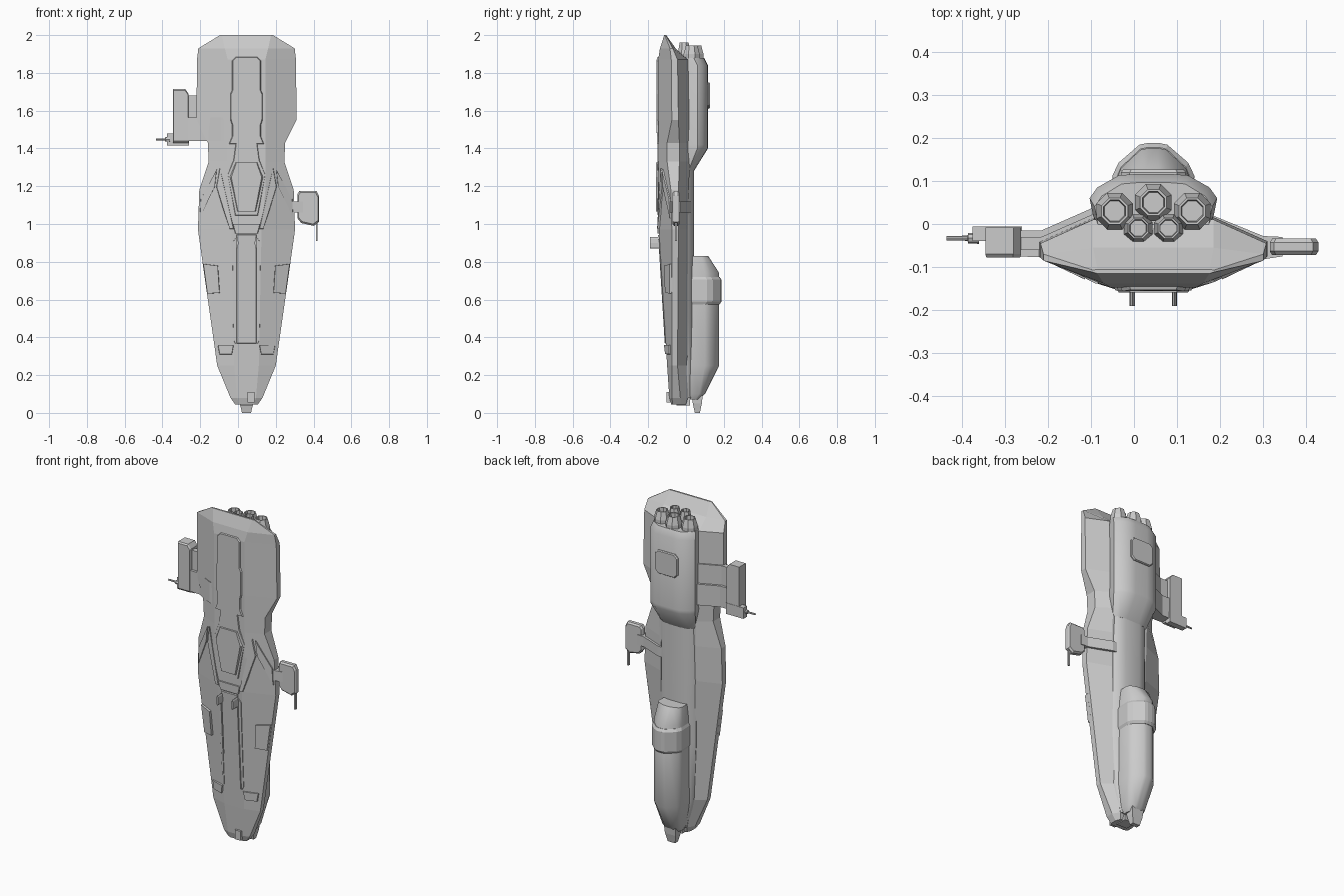
import bpy, bmesh, math

if "Cube" in bpy.data.objects:
    bpy.data.objects.remove(bpy.data.objects["Cube"])

C = 0.045  # x of the hull's centre line


def loft(name, rings, smooth=False):
    """Skin a list of equal-length closed rings and cap both ends."""
    bm = bmesh.new()
    vs = [[bm.verts.new(p) for p in r] for r in rings]
    n = len(rings[0])
    for a, b in zip(vs, vs[1:]):
        for i in range(n):
            bm.faces.new((a[i], a[(i + 1) % n], b[(i + 1) % n], b[i]))
    bm.faces.new(vs[0][::-1])
    bm.faces.new(vs[-1])
    bmesh.ops.recalc_face_normals(bm, faces=bm.faces[:])
    me = bpy.data.meshes.new(name)
    bm.to_mesh(me)
    bm.free()
    ob = bpy.data.objects.new(name, me)
    bpy.context.collection.objects.link(ob)
    if smooth:
        bpy.ops.object.select_all(action='DESELECT')
        ob.select_set(True)
        bpy.context.view_layer.objects.active = ob
        bpy.ops.object.shade_smooth_by_angle(angle=math.radians(38))
    return ob


def ring(half, z):
    """Mirror a half section (half width, y) about the centre line."""
    return [(C + w, y, z) for w, y in half] + [(C - w, y, z) for w, y in half[::-1]]


def box(name, x0, x1, y0, y1, z0, z1):
    return loft(name, [[(x0, y0, z), (x1, y0, z), (x1, y1, z), (x0, y1, z)] for z in (z0, z1)])


def slab_z(name, pts, z0, z1):
    return loft(name, [[(x, y, z) for x, y in pts] for z in (z0, z1)])


def slab_y(name, pts, steps):
    """xz outline lofted through (y, scale) steps."""
    cx = sum(p[0] for p in pts) / len(pts)
    cz = sum(p[1] for p in pts) / len(pts)
    return loft(name, [[(cx + (x - cx) * s, y, cz + (z - cz) * s) for x, z in pts] for y, s in steps])


# main hull: z, flat half width, front y, edge half width, edge front y, edge back y, back half width, back y
HULL = [
    (2.00, .13, -.115, .14, -.112, -.107, .13, -.105),
    (1.93, .115, -.138, .255, -.085, -.07, .14, -.055),
    (1.87, .10, -.147, .262, -.078, -.045, .14, .01),
    (1.55, .10, -.147, .265, -.075, -.04, .13, .02),
    (1.43, .10, -.145, .205, -.10, -.035, .12, .02),
    (1.33, .10, -.145, .20, -.10, -.035, .12, .02),
    (1.18, .10, -.145, .25, -.08, -.04, .12, .015),
    (0.97, .08, -.143, .257, -.075, -.04, .12, .01),
    (0.25, .065, -.10, .155, -.075, -.045, .09, .01),
    (0.08, .05, -.088, .085, -.075, -.03, .06, .01),
    (0.045, .04, -.078, .06, -.07, -.03, .05, 0),
]
loft("hull", [ring([(f, yf), (w, e1), (w, e2), (b, yb)], z) for z, f, yf, w, e1, e2, b, yb in HULL])


def surf(u, z):
    """Front y of the hull at distance u from the centre line."""
    for a, b in zip(HULL, HULL[1:]):
        if b[0] <= z <= a[0]:
            t = (a[0] - z) / (a[0] - b[0])
            f, yf, w, ye = [a[i] + (b[i] - a[i]) * t for i in (1, 2, 3, 4)]
            return yf if abs(u) <= f else yf + (ye - yf) * (abs(u) - f) / (w - f)
    return -.08


def plate(name, pts, off, inset=.88, sink=.015):
    """Raised panel that follows the hull front; pts are (u, z)."""
    cu = sum(p[0] for p in pts) / len(pts)
    cz = sum(p[1] for p in pts) / len(pts)
    base = [(C + u, surf(u, z) + sink, z) for u, z in pts]
    top = []
    for u, z in pts:
        u2 = cu + (u - cu) * inset
        z2 = cz + (z - cz) * (1 - (1 - inset) * .25)
        top.append((C + u2, surf(u, z) - off, z2))
    return loft(name, [base, top])


def sym(half):
    return half + [(-u, z) for u, z in half[::-1]]


# front panels along the centre
plate("upper_panel", sym([(.06, 1.89), (.082, 1.87), (.082, 1.71), (.092, 1.69), (.092, 1.55),
                          (.082, 1.52), (.082, 1.46), (.10, 1.42)]), .009)
plate("canopy_collar", sym([(.06, 1.44), (.075, 1.34), (.112, 1.26), (.065, 1.04)]), .006)
plate("canopy", sym([(.065, 1.33), (.098, 1.25), (.055, 1.06)]), .014, .82)
plate("keel_band", sym([(.08, 1.00), (.065, .95)]), .008)
plate("keel_panel", sym([(.058, .95), (.058, .36)]), .006)

# mirrored front details
for s, side in ((1, "right"), (-1, "left")):
    def m(pts):
        return [(s * u, z) for u, z in pts]
    plate("strut_" + side, m([(.145, 1.30), (.165, 1.20), (.085, .97), (.062, .97)]), .010, .85)
    plate("shoulder_" + side, m([(.155, 1.29), (.245, 1.13), (.25, 1.03), (.165, 1.20)]), .008, .92)
    plate("side_panel_" + side, m([(.15, .78), (.232, .79), (.209, .63), (.14, .635)]), .012, .92)
    plate("vent_" + side, m([(.065, .36), (.155, .36), (.145, .31), (.075, .31)]), .010, .9)
    plate("keel_rib_" + side, m([(.058, .93), (.075, .91), (.07, .38), (.058, .36)]), .004)
    # short front barrels
    x = C + s * .049
    loft("barrel_" + side, [[(x + .006 * math.cos(a), y, .90 + .03 * math.sin(a))
                             for a in [k * math.tau / 8 for k in range(8)]] for y in (-.13, -.19)])

# spine and rear engine block
loft("spine", [ring([(w, -.03), (w, .005), (w * .8, .03), (w * .4, .042)], z)
               for z, w in ((1.45, .12), (1.2, .12), (.6, .115), (.25, .10), (.08, .06))], True)
BLOCK = [(.12, -.03), (.14, .02), (.148, .06), (.13, .085), (.08, .113), (.04, .116)]
SLIM = [(.10, -.03), (.11, 0), (.115, .012), (.10, .025), (.08, .036), (.04, .042)]
loft("engine_block", [ring([(w * .92, y - .02) for w, y in BLOCK], 1.88),
                      ring(BLOCK, 1.84), ring(BLOCK, 1.42), ring(BLOCK, 1.40), ring(SLIM, 1.28)], True)
slab_y("block_hatch", [(-.03, 1.63), (-.01, 1.61), (.10, 1.61), (.12, 1.63),
                       (.12, 1.73), (.10, 1.75), (-.01, 1.75), (-.03, 1.73)], [(.09, 1), (.12, 1), (.126, .94)])

# exhaust nozzles, hollow at the top
for i, (x, y, r, h) in enumerate([(-.09, .03, .046, 1.945), (0, .05, .046, 1.945), (.09, .03, .046, 1.945),
                                  (-.035, -.01, .036, 1.96), (.035, -.01, .036, 1.96)]):
    loft("nozzle_%d" % i, [[(C + x + r * k * math.cos(a), y + r * k * math.sin(a), z)
                            for a in [(j + .5) * math.tau / 8 for j in range(8)]]
                           for k, z in ((.9, 1.80), (1, 1.86), (1, 1.90), (.72, h), (.6, h), (.55, h - .03))])


# lower rear tank with its band
def tank(k, dy, z, top=.176):
    return ring([(.085 * k, .02), (.088 * k, .10 + dy), (.075 * k, .13 + dy), (.03 * k, top - .004 + dy),
                 (.012 * k, top + dy)], z)


loft("tank", [ring([(.075, .02), (.078, .08), (.068, .10), (.03, .115), (.012, .118)], .83),
              tank(1, 0, .74), tank(1, 0, .25),
              ring([(.06, .02), (.06, .07), (.05, .085), (.025, .10), (.01, .10)], .10),
              ring([(.045, .02), (.045, .05), (.04, .06), (.02, .07), (.01, .07)], .07)], True)
loft("tank_band", [tank(1, .002, .72), tank(1.08, .012, .705), tank(1.08, .012, .59), tank(1, .002, .575)])

# nose parts
loft("nose_tip", [[(C + w * a, .06 + d * b, z) for a, b in ((-1, -1), (1, -1), (1, 1), (-1, 1))]
                  for z, w, d in ((.11, .04, .03), (.05, .035, .024), (0, .024, .013))])
box("nose_block", .01, .08, -.05, .02, .04, .08)
box("nose_sensor", .05, .088, -.102, -.07, .055, .11)

# left weapon arm wrapping the hull, and its pod
slab_z("left_arm", [(-.27, -.015), (-.215, -.015), (-.09, .04), (0, .04), (0, -.13), (-.09, -.138),
                    (-.20, -.078), (-.27, -.075)], 1.44, 1.565)
slab_z("left_arm_upper", [(-.27, -.03), (-.215, -.03), (-.09, .025), (0, .025), (0, -.06), (-.27, -.06)], 1.55, 1.68)
slab_y("left_pod", [(-.345, 1.43), (-.262, 1.43), (-.262, 1.69), (-.28, 1.715), (-.345, 1.715)],
       [(-.078, .94), (-.07, 1), (-.008, 1)])
box("left_gun_mount", -.375, -.26, -.04, -.006, 1.415, 1.48)
loft("left_gun", [[(x, -.033 + r * math.cos(a), 1.448 + r * math.sin(a))
                   for a in [j * math.tau / 8 for j in range(8)]]
                  for x, r in ((-.36, .013), (-.385, .012), (-.386, .006), (-.435, .005))])

# right sensor arm, pod and rod
slab_z("right_arm", [(.10, .03), (.17, .025), (.30, -.028), (.345, -.03), (.345, -.075),
                     (.28, -.085), (.25, -.06), (.10, -.01)], 1.06, 1.12)
slab_y("right_pod", [(.315, 1.03), (.335, 1.005), (.40, .99), (.428, 1.01), (.428, 1.15), (.415, 1.175),
                     (.325, 1.175), (.315, 1.16)], [(-.072, .9), (-.063, 1), (-.043, 1), (-.034, .9)])
box("right_rod", .412, .422, -.058, -.048, .91, 1.05)
